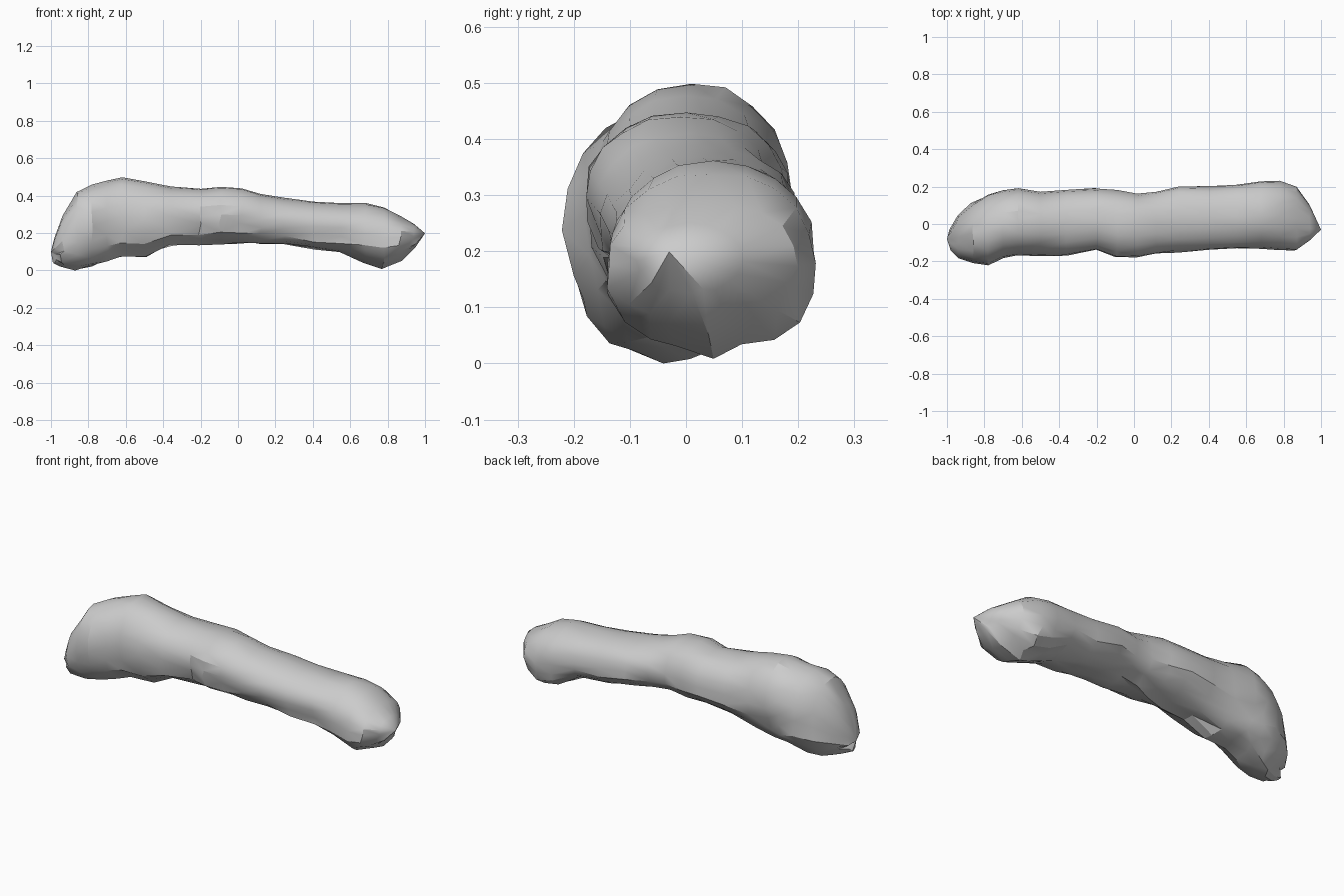
import bpy
import bmesh
import math
import random
from mathutils import Vector

random.seed(4)

cube = bpy.data.objects.get("Cube")
if cube:
    bpy.data.objects.remove(cube, do_unlink=True)


def make_material(name, color):
    mat = bpy.data.materials.new(name)
    mat.use_nodes = True
    mat.diffuse_color = color
    mat.node_tree.nodes["Principled BSDF"].inputs["Base Color"].default_value = color
    return mat


# Body stations in hundredths: x, y low, y high, z low, z high
STATIONS = [
    (-98, -14, -3, 5, 18),
    (-94, -18, 4, 3, 29),
    (-86, -21, 11, 1, 42),
    (-78, -22, 16, 2, 46),
    (-70, -18, 18, 5, 48),
    (-62, -17, 19, 7, 50),
    (-50, -17, 17, 7, 48),
    (-36, -17, 18, 13, 45),
    (-20, -14, 19, 14, 44),
    (-9, -18, 18, 15, 45),
    (2, -18, 16, 15, 44),
    (12, -16, 17, 14, 41),
    (24, -15, 20, 14, 39),
    (40, -14, 20, 11, 37),
    (55, -13, 21, 10, 36),
    (68, -13, 23, 4, 36),
    (78, -14, 23, 2, 34),
    (87, -14, 20, 6, 29),
    (94, -9, 10, 12, 25),
]
SIDES = 20


def section_ring(bm, station):
    """Slightly squared oval, roughened along its underside."""
    x, y_low, y_high, z_low, z_high = (value / 100 for value in station)
    ring = []
    for i in range(SIDES):
        angle = math.tau * i / SIDES
        c, s = math.cos(angle), math.sin(angle)
        y = (y_low + y_high) / 2 + math.copysign(abs(c) ** 0.94, c) * (y_high - y_low) / 2
        z = (z_low + z_high) / 2 + math.copysign(abs(s) ** 0.94, s) * (z_high - z_low) / 2
        rough = 0.012 if s < -0.2 else 0.003
        shift = Vector([random.uniform(-rough, rough) for _ in range(3)])
        point = Vector((x, y, z)) + shift
        point.z = max(point.z, 0)
        ring.append(bm.verts.new(point))
    return ring


# Continuous lofted body with pointed, blunt ends
bm = bmesh.new()
rings = [section_ring(bm, station) for station in STATIONS]
for a, b in zip(rings, rings[1:]):
    for i in range(SIDES):
        j = (i + 1) % SIDES
        bm.faces.new((a[i], a[j], b[j], b[i]))
for ring, tip in ((rings[0], (-1, -0.08, 0.1)), (rings[-1], (1, -0.03, 0.2))):
    apex = bm.verts.new(tip)
    for i in range(SIDES):
        bm.faces.new((ring[i], ring[(i + 1) % SIDES], apex))
bmesh.ops.triangulate(bm, faces=bm.faces[:])
bmesh.ops.recalc_face_normals(bm, faces=bm.faces[:])

# Rest the lowest point on the ground
lowest = min(v.co.z for v in bm.verts)
bmesh.ops.translate(bm, verts=bm.verts[:], vec=(0, 0, -lowest))

mesh = bpy.data.meshes.new("curved_body")
bm.to_mesh(mesh)
bm.free()
body = bpy.data.objects.new("curved_body", mesh)
bpy.context.collection.objects.link(body)
mesh.materials.append(make_material("plain grey", (0.6, 0.6, 0.6, 1)))

# Smooth top with crisp facets where the surface is rough
bpy.ops.object.select_all(action="DESELECT")
body.select_set(True)
bpy.context.view_layer.objects.active = body
bpy.ops.object.shade_smooth_by_angle(angle=math.radians(28))
